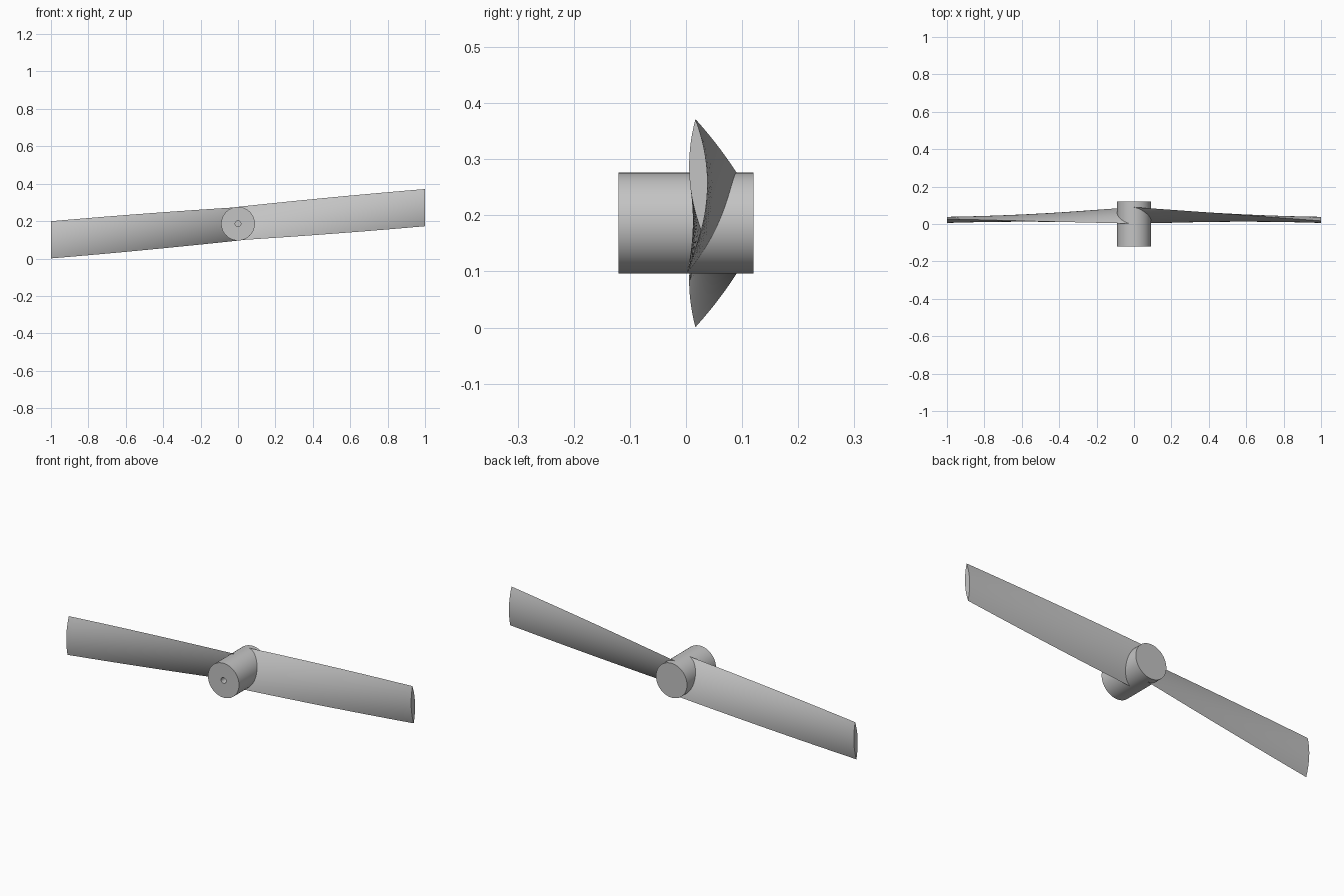
import bpy, bmesh
from math import sin, cos, pi, radians
from mathutils import Matrix, Vector

cube = bpy.data.objects.get("Cube")
if cube:
    bpy.data.objects.remove(cube, do_unlink=True)

AXIS_Z = 0.186      # height of the shaft axis
CHORD = 0.199       # blade width
BULGE = 0.016       # half thickness of the blade
STATIONS = 32
SIDE_STEPS = 16

grey = bpy.data.materials.new("plain grey")
grey.use_nodes = True
colour = (0.55, 0.55, 0.55, 1)
grey.diffuse_color = colour
grey.node_tree.nodes["Principled BSDF"].inputs["Base Color"].default_value = colour


def finish(name, bm):
    bmesh.ops.recalc_face_normals(bm, faces=bm.faces)
    mesh = bpy.data.meshes.new(name)
    bm.to_mesh(mesh)
    bm.free()
    mesh.materials.append(grey)
    obj = bpy.data.objects.new(name, mesh)
    obj.location.z = AXIS_Z
    bpy.context.collection.objects.link(obj)
    bpy.ops.object.select_all(action='DESELECT')
    obj.select_set(True)
    bpy.context.view_layer.objects.active = obj
    bpy.ops.object.shade_smooth_by_angle(angle=radians(30))
    return obj


# Hub: turned profile (radius, y) with a small shaft hole in the front
def build_hub():
    profile = [(0, -0.02), (0.015, -0.02), (0.015, -0.12),
               (0.09, -0.12), (0.09, 0.12), (0, 0.12)]
    bm = bmesh.new()
    verts = [bm.verts.new((r, y, 0)) for r, y in profile]
    edges = [bm.edges.new(pair) for pair in zip(verts, verts[1:])]
    bmesh.ops.spin(bm, geom=verts + edges, cent=(0, 0, 0), axis=(0, 1, 0),
                   angle=2 * pi, steps=64)
    bmesh.ops.remove_doubles(bm, verts=bm.verts, dist=0.0001)
    finish("hub", bm)


# Lens-shaped section as (across, along chord) points
def lens():
    points = []
    for side in (-1, 1):
        for i in range(SIDE_STEPS):
            s = side * (1 - 2 * i / SIDE_STEPS)
            points.append((side * BULGE * (1 - s * s), s * CHORD / 2))
    return points


# Blade: lens section lofted outward while it twists and rises
def build_blade(name, turn):
    bm = bmesh.new()
    rings = []
    for k in range(STATIONS + 1):
        t = k / STATIONS
        a = radians(26.2 + (-3 - 26.2) * t)
        cy, cz = 0.046 - 0.024 * t, 0.001 + 0.085 * t
        rings.append([bm.verts.new(Vector((t, cy + u * cos(a) + v * sin(a),
                                           cz - u * sin(a) + v * cos(a))))
                      for u, v in lens()])
    for inner, outer in zip(rings, rings[1:]):
        n = len(inner)
        for i in range(n):
            j = (i + 1) % n
            bm.faces.new((inner[i], inner[j], outer[j], outer[i]))
    bm.faces.new(rings[0])
    bm.faces.new(rings[-1])
    bmesh.ops.rotate(bm, verts=bm.verts, cent=(0, 0, 0),
                     matrix=Matrix.Rotation(turn, 3, 'Y'))
    finish(name, bm)


build_hub()
build_blade("left_blade", 0)
build_blade("right_blade", pi)
